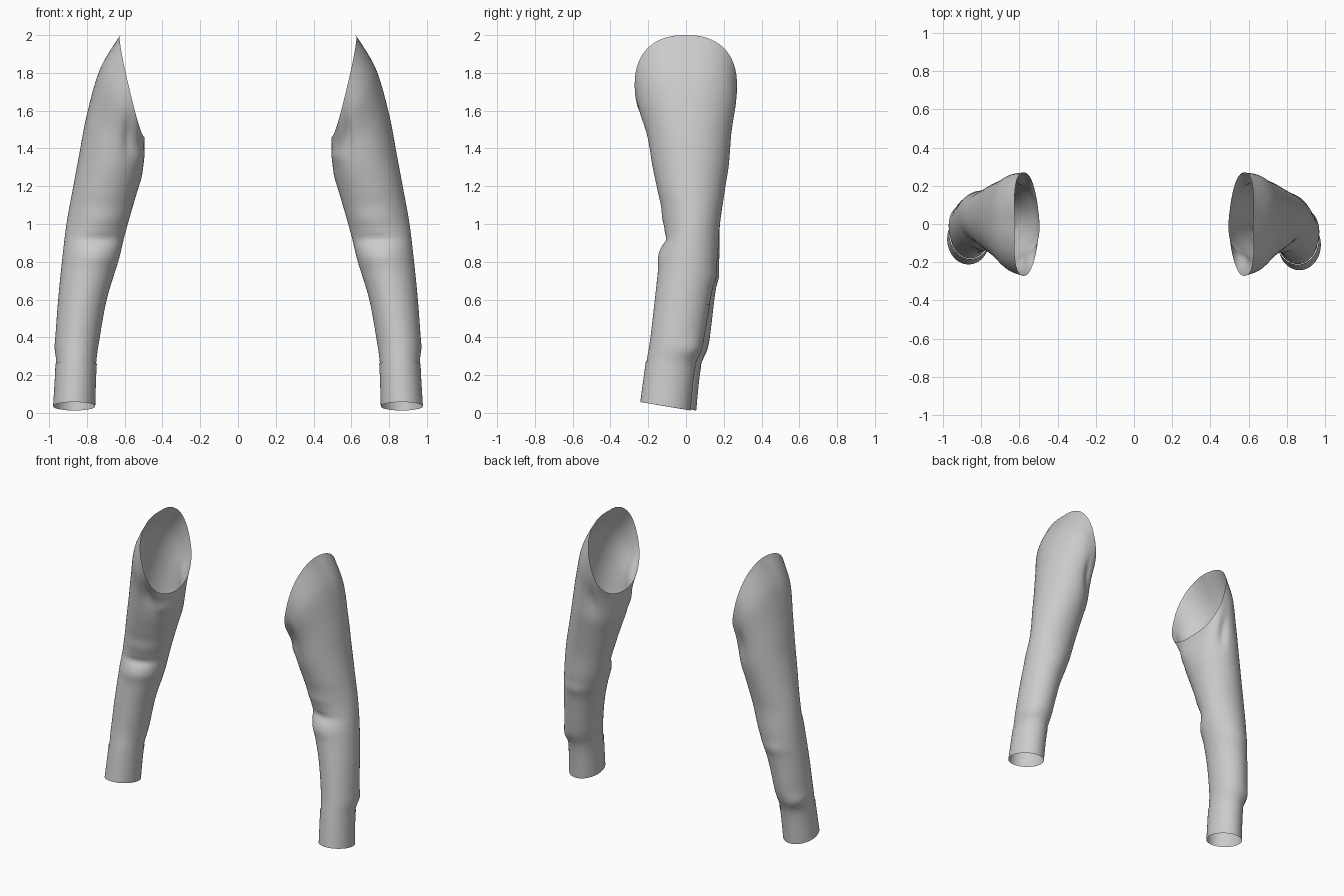
import bpy, bmesh, math
from mathutils import Vector

if "Cube" in bpy.data.objects:
    bpy.data.objects.remove(bpy.data.objects["Cube"])

# Cross-sections cuff to armhole: outer x, outer z, inner x, inner z, front y, back y, hem tilt, squareness, x bias
ROWS = [
    (.975, .035, .760, .035, -.238, .020, -.17, 2.0, 0),
    (.963, .250, .752, .250, -.210, .045, -.10, 2.0, 0),
    (.967, .380, .735, .380, -.190, .090, -.04, 2.0, 0),
    (.952, .600, .695, .600, -.165, .130, 0, 2.0, 0),
    (.932, .800, .635, .800, -.142, .165, 0, 2.0, 0),
    (.908, 1.00, .592, .970, -.112, .178, 0, 2.0, 0),
    (.872, 1.20, .540, 1.15, -.150, .205, 0, 2.0, 0),
    (.842, 1.36, .508, 1.26, -.178, .226, 0, 2.0, 0),
    (.800, 1.58, .500, 1.36, -.205, .240, 0, 2.1, 0),
    (.730, 1.82, .497, 1.42, -.250, .262, 0, 2.2, .01),
    (.622, 2.00, .495, 1.46, -.272, .270, 0, 2.35, .02),
]
LAST = len(ROWS) - 1
# Cloth folds: centre, size along x/y/z, depth along the normal
FOLDS = [
    ((.73, -.12, .92), (.11, .10, .025), -.016),
    ((.73, -.13, .83), (.12, .10, .05), .012),
    ((.70, -.12, 1.03), (.12, .10, .05), .010),
    ((.58, -.18, 1.50), (.03, .10, .12), -.022),
    ((.52, -.10, 1.36), (.04, .12, .05), .012),
    ((.60, .22, 1.45), (.03, .10, .12), -.018),
    ((.93, .02, .34), (.06, .08, .05), .012),
    ((.80, .16, .72), (.10, .08, .04), .008),
]


def row_at(t):
    i = min(int(t), LAST - 1)
    f = t - i
    p0, p1, p2, p3 = (ROWS[max(0, min(LAST, i + k))] for k in (-1, 0, 1, 2))
    return [.5 * (2 * b + (c - a) * f + (2 * a - 5 * b + 4 * c - d) * f * f
                  + (3 * b - a - 3 * c + d) * f ** 3)
            for a, b, c, d in zip(p0, p1, p2, p3)]


def base_point(t, a):
    ox, oz, ix, iz, yf, yb, tilt, n, bias = row_at(t)
    ca, sa = math.cos(a), math.sin(a)
    u = math.copysign(abs(ca) ** (2 / n), ca)
    v = math.copysign(abs(sa) ** (2 / n), sa)
    y = (yf + yb) / 2 + v * (yb - yf) / 2
    x = (ox + ix) / 2 + u * (ox - ix) / 2 + bias * abs(v)
    z = (oz + iz) / 2 + u * (oz - iz) / 2 + tilt * v * (yb - yf) / 2
    return Vector((x, y, z))


def cloth_point(t, a, offset, side):
    p = base_point(t, a)
    t0, t1 = max(0, t - .02), min(LAST, t + .02)
    n = (base_point(t, a + .02) - base_point(t, a - .02)).cross(
        base_point(t1, a) - base_point(t0, a)).normalized()
    for c, s, d in FOLDS:
        q = sum(((p[k] - c[k]) / s[k]) ** 2 for k in range(3))
        offset += d * math.exp(-q)
    p += n * offset
    # the left forearm hangs slightly further back
    if side < 0:
        p.y += .03 * max(0, min(1, (1.0 - p.z) / .6))
    p.x *= side
    return p


def sheet(name, side, t0, t1, nt, a0, a1, na, offset=0):
    closed = a1 - a0 > 359
    bm = bmesh.new()
    cols = na if closed else na + 1
    rings = []
    for i in range(nt + 1):
        t = t0 + (t1 - t0) * i / nt
        rings.append([bm.verts.new(cloth_point(
            t, math.radians(a0 + (a1 - a0) * j / na), offset, side)) for j in range(cols)])
    for r, s in zip(rings, rings[1:]):
        for j in range(na):
            k = (j + 1) % cols
            f = [r[j], r[k], s[k], s[j]]
            bm.faces.new(f if side > 0 else f[::-1])
    me = bpy.data.meshes.new(name)
    bm.to_mesh(me)
    bm.free()
    me.shade_smooth()
    ob = bpy.data.objects.new(name, me)
    bpy.context.collection.objects.link(ob)
    return ob


for label, side in (("right", 1), ("left", -1)):
    # main tube from cuff seam to armhole
    sheet(label + "_sleeve", side, 1, LAST, 90, 0, 360, 72)
    # cuff band, slightly proud of the sleeve
    sheet(label + "_cuff", side, 0, 1.06, 12, 0, 360, 72, .004)
    # overlapping placket on the back of the forearm
    sheet(label + "_placket", side, 1, 2.9, 20, 55, 75, 6, .005)
